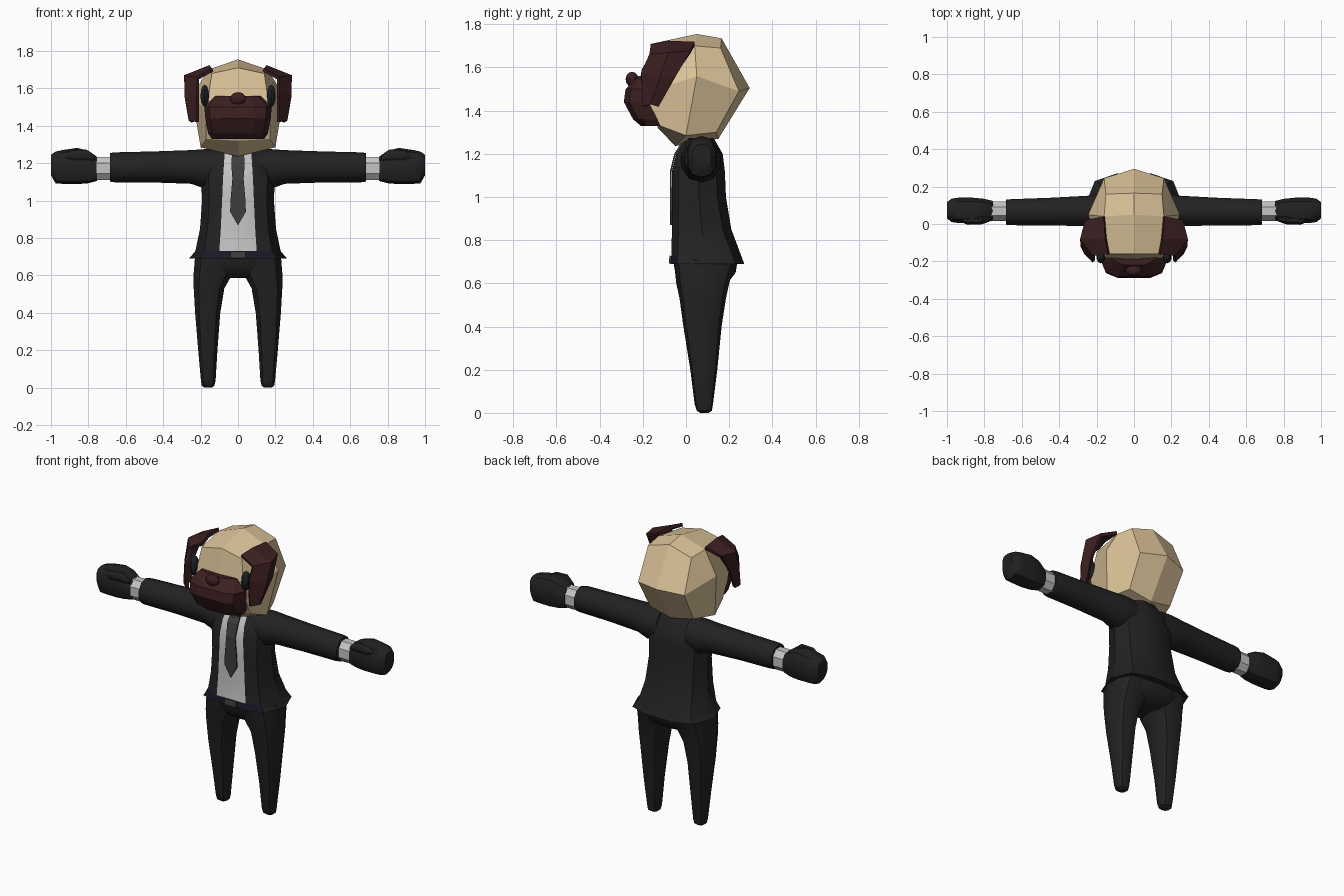
import bpy, bmesh, math
from mathutils import Vector

if "Cube" in bpy.data.objects:
    bpy.data.objects.remove(bpy.data.objects["Cube"])


def material(name, rgb):
    m = bpy.data.materials.new(name)
    m.diffuse_color = (*rgb, 1)
    m.use_nodes = True
    m.node_tree.nodes["Principled BSDF"].inputs["Base Color"].default_value = m.diffuse_color
    return m


FUR = material("tan_fur", (0.72, 0.55, 0.32))
MAROON = material("dark_maroon", (0.045, 0.014, 0.015))
SUIT = material("black_cloth", (0.016, 0.016, 0.016))
SHIRT = material("light_grey_cloth", (0.56, 0.56, 0.56))
TIE = material("dark_grey", (0.047, 0.047, 0.047))
BELT = material("navy_leather", (0.011, 0.010, 0.022))
EYE = material("eye_black", (0.012, 0.016, 0.019))


def finish(name, bm, mats, mirror=False, thick=0, smooth=0):
    bmesh.ops.recalc_face_normals(bm, faces=bm.faces)
    me = bpy.data.meshes.new(name)
    bm.to_mesh(me)
    bm.free()
    ob = bpy.data.objects.new(name, me)
    bpy.context.collection.objects.link(ob)
    for m in mats:
        me.materials.append(m)
    if smooth:
        bpy.ops.object.select_all(action='DESELECT')
        ob.select_set(True)
        bpy.context.view_layer.objects.active = ob
        bpy.ops.object.shade_smooth_by_angle(angle=math.radians(smooth))
    if thick:
        s = ob.modifiers.new("thickness", 'SOLIDIFY')
        s.thickness, s.offset = thick, 0
    if mirror:
        ob.modifiers.new("mirror", 'MIRROR')
    return ob


def skin(rows, closed=True):
    """Bridge rows of points; closed rows become a capped tube."""
    bm = bmesh.new()
    vs = [[bm.verts.new(p) for p in r] for r in rows]
    n = len(vs[0])
    for a, b in zip(vs, vs[1:]):
        for i in range(n if closed else n - 1):
            j = (i + 1) % n
            bm.faces.new((a[i], a[j], b[j], b[i]))
    if closed:
        bm.faces.new(vs[0])
        bm.faces.new(vs[-1])
    return bm


def both(half):
    return half + [(-x, y, z) for x, y, z in reversed(half)]


def oval_x(x, cy, cz, ry, rz, n=10, p=1.0):
    """Ring across the x axis; p < 1 makes it boxier."""
    f = lambda v: math.copysign(abs(v) ** p, v)
    angles = [2 * math.pi * (i + 0.5) / n for i in range(n)]
    return [(x, cy + ry * f(math.cos(a)), cz + rz * f(math.sin(a))) for a in angles]


def oval_z(x0, x1, y0, y1, z, n=10, p=0.8):
    ring = oval_x(z, (x0 + x1) / 2, (y0 + y1) / 2, (x1 - x0) / 2, (y1 - y0) / 2, n, p)
    return [(a, b, c) for c, a, b in ring]


def ball(name, at, size, mat, mirror=False, u=10, v=6):
    bm = bmesh.new()
    bmesh.ops.create_uvsphere(bm, u_segments=u, v_segments=v, radius=1)
    for w in bm.verts:
        w.co = Vector(at) + w.co * Vector(size)
    return finish(name, bm, [mat], mirror, smooth=40)


# Head: once-divided cube, each lattice point pushed to its place
HEAD = {
    (0, -1, 1): (0, -.16, 1.71), (0, 0, 1): (0, .05, 1.755), (0, 1, 1): (0, .165, 1.735),
    (0, -1, 0): (0, -.2, 1.5), (0, 1, 0): (0, .295, 1.505),
    (0, -1, -1): (0, -.13, 1.32), (0, 0, -1): (0, -.05, 1.236), (0, 1, -1): (0, .15, 1.27),
    (1, -1, 1): (.14, -.16, 1.68), (1, 0, 1): (.16, .04, 1.70), (1, 1, 1): (.15, .16, 1.69),
    (1, -1, 0): (.17, -.19, 1.48), (1, 0, 0): (.245, .05, 1.56), (1, 1, 0): (.16, .245, 1.49),
    (1, -1, -1): (.17, -.12, 1.33), (1, 0, -1): (.2, 0, 1.285), (1, 1, -1): (.15, .14, 1.30),
}
bm = bmesh.new()
bmesh.ops.create_cube(bm, size=2)
bmesh.ops.subdivide_edges(bm, edges=bm.edges[:], cuts=1, use_grid_fill=True)
for v in bm.verts:
    kx, ky, kz = (round(c) for c in v.co)
    x, y, z = HEAD[abs(kx), ky, kz]
    v.co = (x * kx, y, z)
finish("head", bm, [FUR])

# Ears: folded flaps hanging from the top of the head
finish("ear", skin([
    [(.16, .04, 1.71), (.15, -.08, 1.715), (.135, -.16, 1.70)],
    [(.255, .02, 1.67), (.28, -.08, 1.665), (.215, -.165, 1.655)],
    [(.265, -.05, 1.56), (.275, -.12, 1.55), (.215, -.2, 1.58)],
    [(.24, -.13, 1.42), (.255, -.16, 1.43), (.215, -.195, 1.42)],
], closed=False), [MAROON], mirror=True, thick=.02)

# Muzzle: overhanging lips above a recessed jaw
rows = [(1.33, .14, -.215), (1.36, .16, -.25), (1.44, .175, -.293),
        (1.50, .18, -.285), (1.56, .12, -.225)]
finish("muzzle", skin([both([(w * .5, f + .005, z), (w * .85, f + .03, z), (w, -.19, z),
                             (w * .95, -.1, z)]) for z, w, f in rows]), [MAROON])
ball("nose", (0, -.25, 1.545), (.045, .03, .035), MAROON)
ball("eye", (.178, -.175, 1.56), (.024, .035, .06), EYE, mirror=True)

# Jacket torso: z, half width, front y, back y, shirt half width
TORSO = [(.69, .262, -.072, .27, .10), (.73, .228, -.068, .255, .10), (.85, .203, -.065, .21, .092),
         (1.0, .192, -.065, .185, .085), (1.12, .197, -.065, .18, .08),
         (1.2, .175, -.045, .17, .075), (1.27, .12, .0, .13, .07)]


def front_y(z):
    for a, b in zip(TORSO, TORSO[1:]):
        if z <= b[0]:
            return a[2] + (b[2] - a[2]) * (z - a[0]) / (b[0] - a[0])
    return TORSO[-1][2]


bm = skin([both([(s, f, z), (w * .8, f + .03, z), (w, (f + b) / 2, z), (w * .8, b - .04, z),
                 (w * .35, b, z)]) for z, w, f, b, s in TORSO])
bm.normal_update()
for face in bm.faces:
    c = face.calc_center_median()
    if len(face.verts) == 4 and c.y < 0.01:
        if c.z < .73:
            face.material_index = 2
        elif abs(c.x) < .01:
            face.material_index = 1
finish("jacket", bm, [SUIT, SHIRT, BELT], smooth=35)

# Tie and buckle: thin plates following the shirt front
tie = [(1.265, .03), (1.2, .036), (1.12, .03), (1.0, .04), (.94, .042), (.87, .001)]
finish("tie", skin([[(-w, front_y(z) - .005, z), (w, front_y(z) - .005, z)] for z, w in tie],
                   closed=False), [TIE], thick=.008)
finish("buckle", skin([[(-.04, front_y(z) - .004, z), (.04, front_y(z) - .004, z)]
                       for z in (.692, .728)], closed=False), [TIE], thick=.008)

# Trousers: seat plus a mirrored tapering leg
seat = [(.71, .235, -.06, .24), (.65, .235, -.05, .23), (.61, .19, -.03, .2), (.585, .1, .0, .16)]
finish("trouser_seat", skin([oval_z(-w, w, f, b, z, 14) for z, w, f, b in seat]), [SUIT], smooth=40)
leg = [(.69, .01, .235, -.055, .23), (.6, .03, .242, -.045, .2), (.53, .07, .24, -.03, .185),
       (.4, .092, .232, -.012, .165), (.2, .108, .215, .02, .145), (.04, .118, .2, .04, .125),
       (.01, .125, .195, .05, .12), (0, .14, .18, .065, .105)]
finish("leg", skin([oval_z(a, b, f, k, z) for z, a, b, f, k in leg]), [SUIT], True, smooth=40)

# Arms: sleeve, cuff, fist and thumb along x
sleeve = [(.1, .065, 1.175, .095, .10), (.18, .07, 1.17, .095, .105), (.25, .07, 1.18, .085, .09),
          (.45, .066, 1.18, .078, .083), (.66, .063, 1.178, .073, .08), (.685, .063, 1.178, .07, .076)]
finish("sleeve", skin([oval_x(*r) for r in sleeve]), [SUIT], True, smooth=40)
cuff = [(.66, .068, 1.172, .055, .067), (.775, .068, 1.172, .055, .067)]
finish("cuff", skin([oval_x(*r, 8, .9) for r in cuff]), [SHIRT], True, smooth=30)
fist = [(.755, .07, 1.17, .055, .065), (.8, .072, 1.18, .065, .087), (.86, .073, 1.185, .07, .097),
        (.94, .073, 1.18, .07, .09), (.975, .073, 1.177, .065, .085), (1.0, .073, 1.19, .045, .055)]
finish("fist", skin([oval_x(*r, 10, .75) for r in fist]), [SUIT], True, smooth=40)
thumb = [(.765, .03, 1.225, .015, .015), (.81, .022, 1.243, .025, .032), (.89, .018, 1.24, .024, .03),
         (.925, .025, 1.235, .015, .015)]
finish("thumb", skin([oval_x(*r, 8) for r in thumb]), [SUIT], True, smooth=40)
